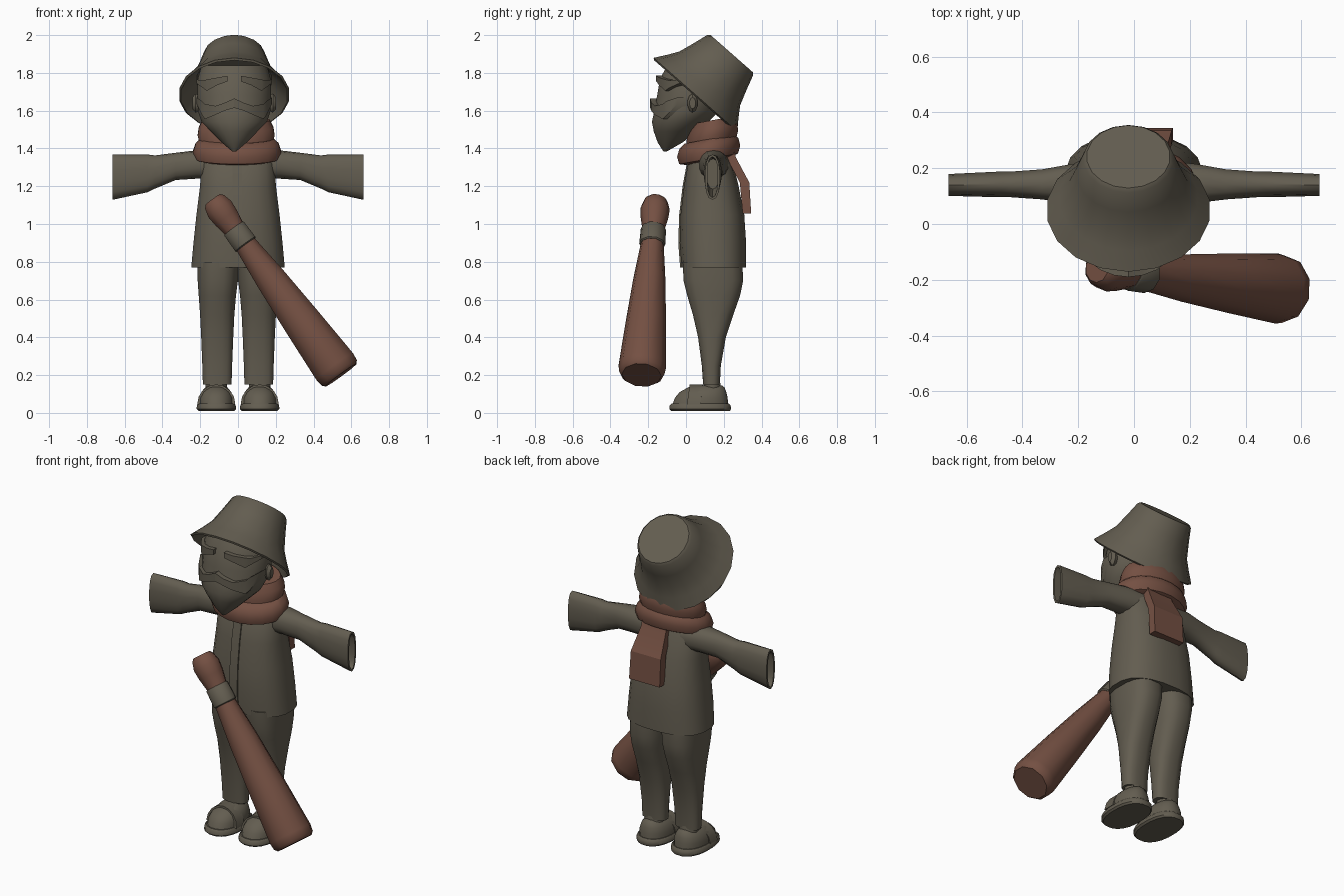
import bpy, bmesh
from math import sin, cos, pi, sqrt, copysign, radians
from mathutils import Vector

cube = bpy.data.objects.get("Cube")
if cube:
    bpy.data.objects.remove(cube, do_unlink=True)


def material(name, rgb):
    m = bpy.data.materials.new(name)
    m.use_nodes = True
    m.diffuse_color = (*rgb, 1)
    m.node_tree.nodes["Principled BSDF"].inputs["Base Color"].default_value = (*rgb, 1)
    return m


GREY = material("olive_grey", (0.125, 0.11, 0.081))
BROWN = material("red_brown", (0.175, 0.08, 0.055))
X, Y, Z = Vector((1, 0, 0)), Vector((0, 1, 0)), Vector((0, 0, 1))


def finish(name, bm, mat, angle=40):
    bmesh.ops.recalc_face_normals(bm, faces=bm.faces)
    mesh = bpy.data.meshes.new(name)
    bm.to_mesh(mesh)
    bm.free()
    mesh.materials.append(mat)
    ob = bpy.data.objects.new(name, mesh)
    bpy.context.collection.objects.link(ob)
    bpy.ops.object.select_all(action='DESELECT')
    ob.select_set(True)
    bpy.context.view_layer.objects.active = ob
    bpy.ops.object.shade_smooth_by_angle(angle=radians(angle))
    return ob


def ring(centre, u, v, ru, rv, n=20, power=1.0):
    """Ellipse of points; a power below 1 makes it boxier."""
    pts = []
    for i in range(n):
        c, s = cos(2 * pi * (i + .5) / n), sin(2 * pi * (i + .5) / n)
        pts.append(Vector(centre) + u * ru * copysign(abs(c) ** power, c)
                   + v * rv * copysign(abs(s) ** power, s))
    return pts


def loft(name, rings, mat, angle=40):
    """Skin a stack of point rings and cap both ends."""
    bm = bmesh.new()
    loops = [[bm.verts.new(p) for p in r] for r in rings]
    for a, b in zip(loops, loops[1:]):
        for i in range(len(a)):
            j = (i + 1) % len(a)
            bm.faces.new((a[i], a[j], b[j], b[i]))
    bm.faces.new(loops[0])
    bm.faces.new(loops[-1])
    return finish(name, bm, mat, angle)


def stack(name, rows, mat, x=0, power=1.0, n=20, v=Y):
    """Rows of (z, front y, back y, half width)."""
    return loft(name, [ring((x, (f + b) / 2, z), X, v, w, (b - f) / 2, n, power)
                       for z, f, b, w in rows], mat)


# Jacket body
coat = [(.77, -.025, .32, .25), (.9, -.035, .32, .238), (1.05, -.03, .31, .222),
        (1.2, -.012, .28, .203), (1.32, .01, .25, .195), (1.39, .05, .22, .16)]
stack("jacket", coat, GREY, power=.8)

# Jacket overlapping front edge
loft("jacket_front_edge", [[Vector((x, f + dy, z)) for x, dy in
     ((-.03, -.006), (.022, -.006), (.022, .03), (-.03, .03))]
     for z, f, b, w in coat[:-1]], GREY)

# Head with pointed beard
HX = -.02
stack("head", [(1.385, -.12, -.1, .012), (1.43, -.15, -.02, .065), (1.49, -.172, .06, .125),
               (1.54, -.182, .12, .175), (1.6, -.17, .18, .195), (1.68, -.155, .2, .197),
               (1.77, -.14, .22, .195), (1.84, -.1, .25, .175)], GREY, HX)

for side, tag in ((1, "left"), (-1, "right")):
    # Sleeves, flaring and hollow at the cuff
    arm = [(.1, .145, 1.315, .085, .075), (.22, .145, 1.315, .072, .075),
           (.33, .142, 1.305, .055, .072), (.44, .142, 1.275, .047, .088),
           (.48, .142, 1.268, .047, .1), (.665, .14, 1.248, .04, .12),
           (.665, .14, 1.248, .028, .108), (.5, .142, 1.265, .032, .08)]
    loft(tag + "_sleeve", [ring((side * x, y, z), Y, Z, ry, rz, 14, .85)
                           for x, y, z, ry, rz in arm], GREY)

    # Trouser legs
    legs = [(.15, .09, .18, .077), (.25, .083, .185, .08), (.4, .063, .212, .086),
            (.52, .035, .252, .092), (.62, .005, .288, .1), (.7, -.015, .305, .108),
            (.8, -.02, .3, .112)]
    loft(tag + "_trouser_leg",
         [ring((side * (.11 - .03 * max(0, z - .6)), (f + b) / 2, z), X, Y, w, (b - f) / 2, 16, .75)
          for z, f, b, w in legs], GREY)

    # Shoes: sole, upper, strap and ankle
    sx = side * .115
    stack(tag + "_sole", [(.01, -.08, .235, .095), (.02, -.09, .24, .105),
                          (.04, -.088, .238, .104), (.05, -.078, .228, .095)], GREY, sx, .85)
    stack(tag + "_shoe", [(.04, -.075, .225, .092), (.08, -.06, .222, .092),
                          (.11, -.035, .215, .08), (.135, .01, .205, .06),
                          (.146, .05, .19, .035)], GREY, sx, .9)
    stack(tag + "_ankle", [(.08, .085, .195, .06), (.17, .095, .18, .058)], GREY, sx)
    strap = []
    for i in range(9):
        a = pi * i / 8
        d = Vector((cos(a), 0, sin(a)))
        o = Vector((sx, .04, .045))
        strap.append([o + Vector((d.x * r, dy + d.z * .015, d.z * r * 1.05))
                      for r, dy in ((.101, -.035), (.101, .035), (.07, .035), (.07, -.035))])
    loft(tag + "_shoe_strap", strap, GREY)

    # Ears
    loft(tag + "_ear", [ring((HX + side * (.18 + dx), .035, 1.64), Y, Z, r * .55, r, 10)
                        for dx, r in ((0, .04), (.025, .05), (.042, .03))], GREY)

    # Moustache wings and eyebrows, bent around the face
    def face_strip(name, rows, z_mid, front, out):
        secs = []
        for x, top, bottom in rows:
            y = .03 - (.03 - front) * sqrt(1 - min(.93, (x / .205) ** 2))
            secs.append([Vector((HX + side * x, y + d, z)) for d, z in
                         ((-out, bottom), (-out, top), (.03, top), (.03, bottom))])
        loft(name, secs, GREY, 30)

    face_strip(tag + "_moustache", [(0, 1.665, 1.615), (.05, 1.642, 1.6), (.1, 1.625, 1.578),
                                    (.155, 1.635, 1.555), (.17, 1.65, 1.575), (.2, 1.67, 1.635)],
               1.62, -.165, .025)
    face_strip(tag + "_eyebrow", [(.035, 1.785, 1.755), (.09, 1.775, 1.735), (.145, 1.765, 1.705),
                                  (.165, 1.76, 1.72), (.2, 1.765, 1.745)], 1.75, -.14, .02)

# Bucket hat, tipped backwards on its own axis
axis, slope = Vector((0, .66, .75)), Vector((0, .75, -.66))
hat = [(0, .295), (.062, .25), (.115, .215), (.2, .186), (.278, .162), (.29, .15)]
lining = [(-.008, .285), (.05, .24), (.105, .2)]
base = Vector((HX, .05, 1.685))
loft("bucket_hat", [ring(base + axis * h, X, slope, r, r, 18)
                    for h, r in lining[::-1] + hat], GREY)

# Wrapped scarf
tilt = Vector((0, cos(.18), sin(.18)))
stack("scarf_lower_wrap", [(1.335, -.005, .25, .19), (1.345, -.04, .28, .225),
                           (1.385, -.052, .292, .236), (1.425, -.04, .282, .222),
                           (1.45, -.01, .26, .195)], BROWN, -.005, v=tilt)
stack("scarf_upper_wrap", [(1.43, .0, .27, .195), (1.47, .0, .28, .206),
                           (1.51, .01, .275, .2), (1.55, .03, .255, .18)], BROWN, -.01, v=tilt)

# Hanging scarf end
loft("scarf_tail", [[Vector((x, y, z)) for x, y in ((a, f), (b, f), (b, k), (a, k))]
     for z, f, k, a, b in ((1.4, .2, .25, -.05, .115), (1.35, .215, .265, -.05, .115),
                           (1.22, .285, .335, -.065, .135), (1.055, .3, .345, -.065, .14))],
     BROWN, 20)

# Bat with a wrapped grip
top, end = Vector((-.13, -.16, 1.125)), Vector((.545, -.235, .2))
d = (end - top).normalized()
u = d.cross(Y).normalized()
v = d.cross(u)


def bat_part(name, rows, mat):
    loft(name, [ring(top.lerp(end, t), u, v, r, r, 10) for t, r in rows], mat)


bat_part("bat", [(-.005, .05), (.01, .065), (.05, .078), (.1, .073), (.17, .058), (.26, .062),
                 (.45, .085), (.7, .107), (.95, .126), (.985, .121), (1, .105)], BROWN)
bat_part("bat_grip_wrap", [(.16, .062), (.165, .067), (.25, .069), (.255, .063)], GREY)
